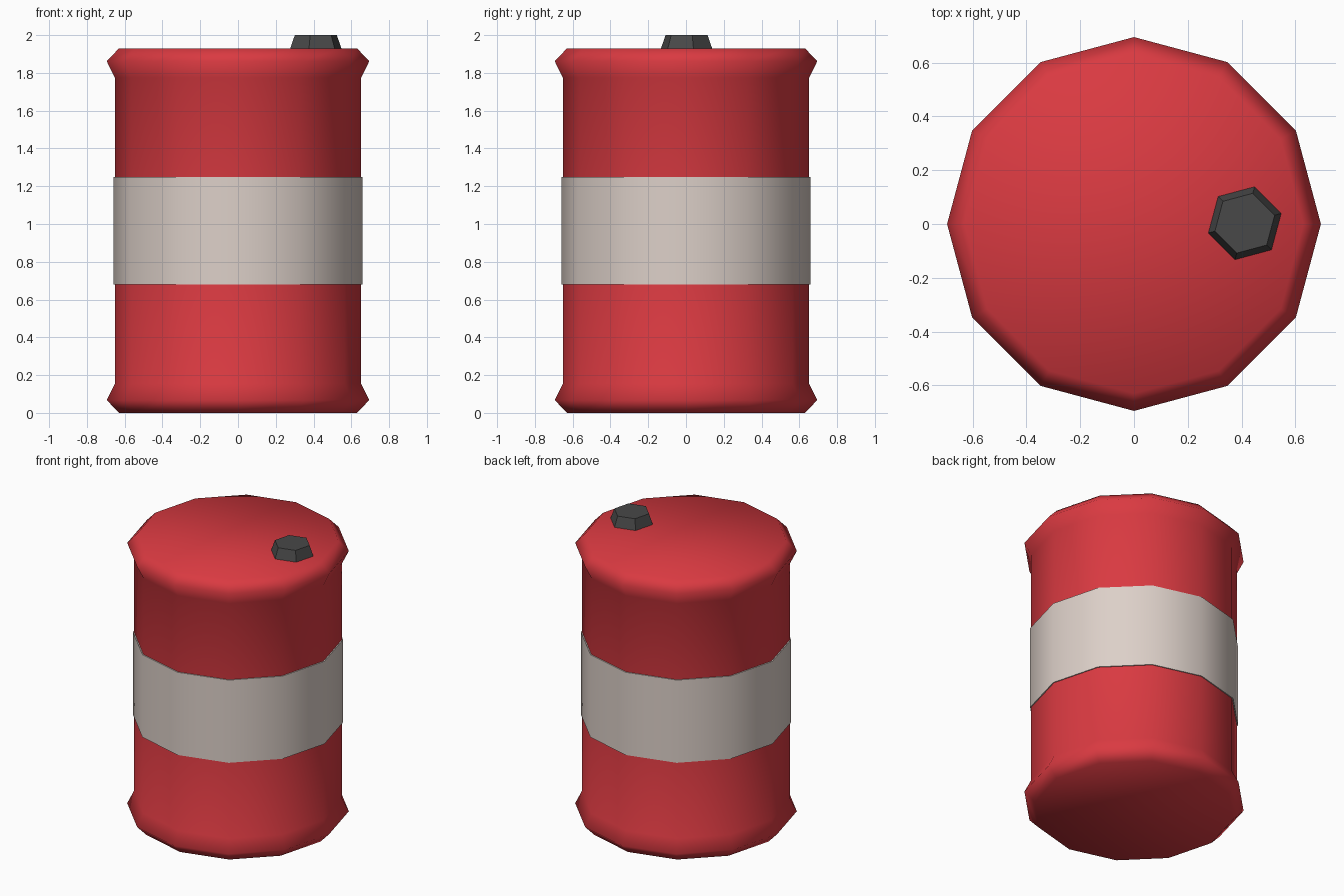
import bpy, math

if "Cube" in bpy.data.objects:
    bpy.data.objects.remove(bpy.data.objects["Cube"])

def material(name, rgb):
    m = bpy.data.materials.new(name)
    m.diffuse_color = (*rgb, 1)
    m.use_nodes = True
    m.node_tree.nodes["Principled BSDF"].inputs["Base Color"].default_value = m.diffuse_color
    return m

def lathe(name, profile, sides, mat, smooth, caps=True, turn=0.0, centre=(0, 0)):
    """Sweep (radius, height) points around a vertical axis."""
    verts, faces = [], []
    for r, z in profile:
        for i in range(sides):
            a = turn + 2 * math.pi * i / sides
            verts.append((centre[0] + r * math.cos(a), centre[1] + r * math.sin(a), z))
    for k in range(len(profile) - 1):
        for i in range(sides):
            j = (i + 1) % sides
            faces.append((k * sides + i, k * sides + j,
                          (k + 1) * sides + j, (k + 1) * sides + i))
    if caps:
        faces.append(tuple(reversed(range(sides))))
        top = (len(profile) - 1) * sides
        faces.append(tuple(range(top, top + sides)))
    me = bpy.data.meshes.new(name)
    me.from_pydata(verts, [], faces)
    me.materials.append(mat)
    me.polygons.foreach_set("use_smooth", [smooth] * len(me.polygons))
    me.update()
    ob = bpy.data.objects.new(name, me)
    bpy.context.collection.objects.link(ob)
    return ob

red = material("barrel red", (0.70, 0.042, 0.053))
cream = material("band off white", (0.72, 0.63, 0.58))
grey = material("cap dark grey", (0.065, 0.065, 0.065))

# Drum with flared rims at both ends
lathe("drum_body", [(0.63, 0), (0.695, 0.068), (0.652, 0.155), (0.652, 1.775),
                    (0.695, 1.862), (0.63, 1.93)], 12, red, True)

# Pale band wrapped round the middle, with thin edges returning to the drum
lathe("middle_band", [(0.659, 0.68), (0.659, 1.25)], 12, cream, True, caps=False)
for label, ring in (("lower", [(0.652, 0.68), (0.659, 0.68)]),
                    ("upper", [(0.659, 1.25), (0.652, 1.25)])):
    lathe(label + "_band_edge", ring, 12, cream, False, caps=False)

# Hexagonal filler cap on the lid
lathe("filler_cap", [(0.142, 1.925), (0.115, 2.0)], 6, grey, False,
      turn=math.radians(15), centre=(0.412, 0.003))
